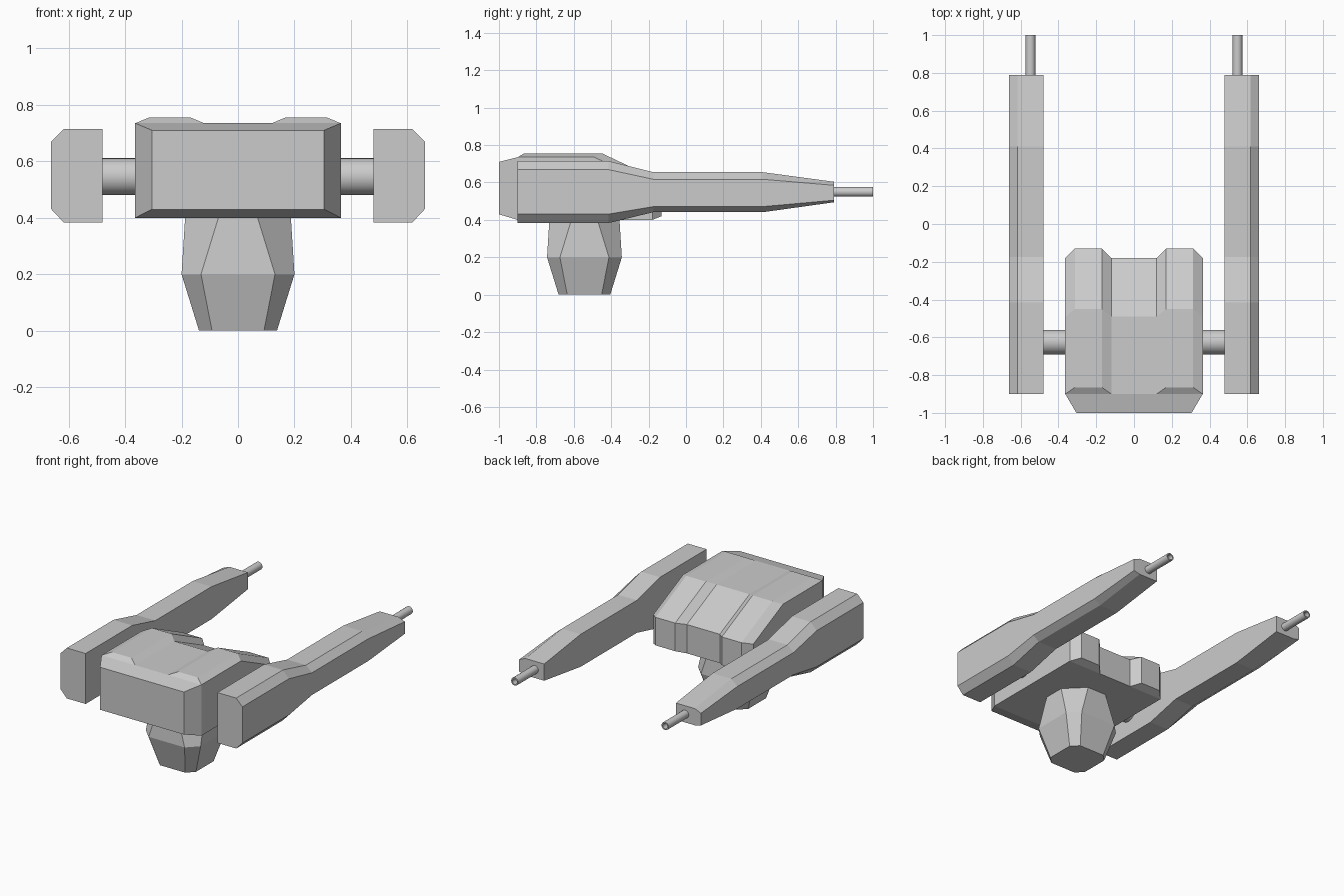
import bpy, bmesh, math
from mathutils import Matrix

cube = bpy.data.objects.get("Cube")
if cube:
    bpy.data.objects.remove(cube, do_unlink=True)

grey = bpy.data.materials.new("plain grey")
grey.use_nodes = True
COLOUR = (0.6, 0.6, 0.6, 1)
grey.diffuse_color = COLOUR
grey.node_tree.nodes["Principled BSDF"].inputs["Base Color"].default_value = COLOUR


def finish(name, bm, smooth=False):
    bmesh.ops.recalc_face_normals(bm, faces=bm.faces)
    mesh = bpy.data.meshes.new(name)
    bm.to_mesh(mesh)
    bm.free()
    mesh.materials.append(grey)
    ob = bpy.data.objects.new(name, mesh)
    bpy.context.collection.objects.link(ob)
    if smooth:
        bpy.ops.object.select_all(action='DESELECT')
        ob.select_set(True)
        bpy.context.view_layer.objects.active = ob
        bpy.ops.object.shade_smooth_by_angle(angle=math.radians(35))
    return ob


def loft(name, rings, smooth=False):
    """Skin matching rings of points and cap both ends."""
    bm = bmesh.new()
    loops = [[bm.verts.new(p) for p in ring] for ring in rings]
    for a, b in zip(loops, loops[1:]):
        for i in range(len(a)):
            j = (i + 1) % len(a)
            bm.faces.new((a[i], a[j], b[j], b[i]))
    bm.faces.new(loops[0])
    bm.faces.new(loops[-1])
    return finish(name, bm, smooth)


def circle(x, y, z, r, n=16):
    steps = [2 * math.pi * i / n for i in range(n)]
    return [(x + r * math.cos(t), y, z + r * math.sin(t)) for t in steps]


# Body: bevelled front, flat roof, sloping rear
def body_ring(y, w, low, high):
    return [(-w, y, low), (w, y, low), (w, y, high), (-w, y, high)]


W = 0.364
loft("body", [body_ring(-1.0, 0.305, 0.43, 0.71),
              body_ring(-0.9, W, 0.40, 0.735),
              body_ring(-0.49, W, 0.40, 0.735),
              body_ring(-0.18, W, 0.40, 0.59)])

# Raised ridges wrapping over the roof and down the rear
inner = [(-0.9, 0.735), (-0.49, 0.735), (-0.18, 0.59), (-0.18, 0.40)]
outer = [(-0.865, 0.756), (-0.45, 0.756), (-0.13, 0.605), (-0.13, 0.42)]
for side, label in ((1, "left"), (-1, "right")):
    sections = []
    for (yi, zi), (yo, zo) in zip(inner, outer):
        sections.append([(side * 0.12, yi, zi), (side * 0.17, yo, zo),
                         (side * 0.313, yo, zo), (side * W, yi, zi)])
    loft(label + "_ridge", sections)

# Eight-sided tapered base
def octagon(a, w, z):
    pts = [(a, -w), (a, w), (w, a), (-w, a), (-a, w), (-a, -w), (-w, -a), (w, -a)]
    return [(x, y - 0.543, z) for x, y in pts]


loft("base", [octagon(0.138, 0.092, 0), octagon(0.2, 0.131, 0.2),
              octagon(0.187, 0.068, 0.405)])

# Cross axle
bm = bmesh.new()
bmesh.ops.create_cone(bm, cap_ends=True, segments=32, radius1=0.065, radius2=0.065,
                      depth=0.98,
                      matrix=Matrix.Translation((0, -0.625, 0.546))
                      @ Matrix.Rotation(math.pi / 2, 4, 'Y'))
finish("axle", bm, True)

# Side arms: y, bottom, lower bevel, upper bevel, top
stations = [(-0.9, 0.383, 0.431, 0.669, 0.715), (-0.415, 0.383, 0.431, 0.669, 0.715),
            (-0.175, 0.441, 0.471, 0.617, 0.655), (0.41, 0.441, 0.471, 0.617, 0.655),
            (0.79, 0.494, 0.505, 0.585, 0.604)]
for side, label in ((1, "left"), (-1, "right")):
    rings = []
    for y, low, bevel_low, bevel_high, high in stations:
        profile = [(0.48, low), (0.617, low), (0.662, bevel_low),
                   (0.662, bevel_high), (0.617, high), (0.48, high)]
        rings.append([(side * x, y, z) for x, z in profile])
    loft(label + "_arm", rings)
    # Hollow barrel
    cx, cz = side * 0.548, 0.55
    loft(label + "_barrel", [circle(cx, 0.77, cz, 0.026), circle(cx, 1.0, cz, 0.026),
                             circle(cx, 1.0, cz, 0.018), circle(cx, 0.8, cz, 0.018)], True)
